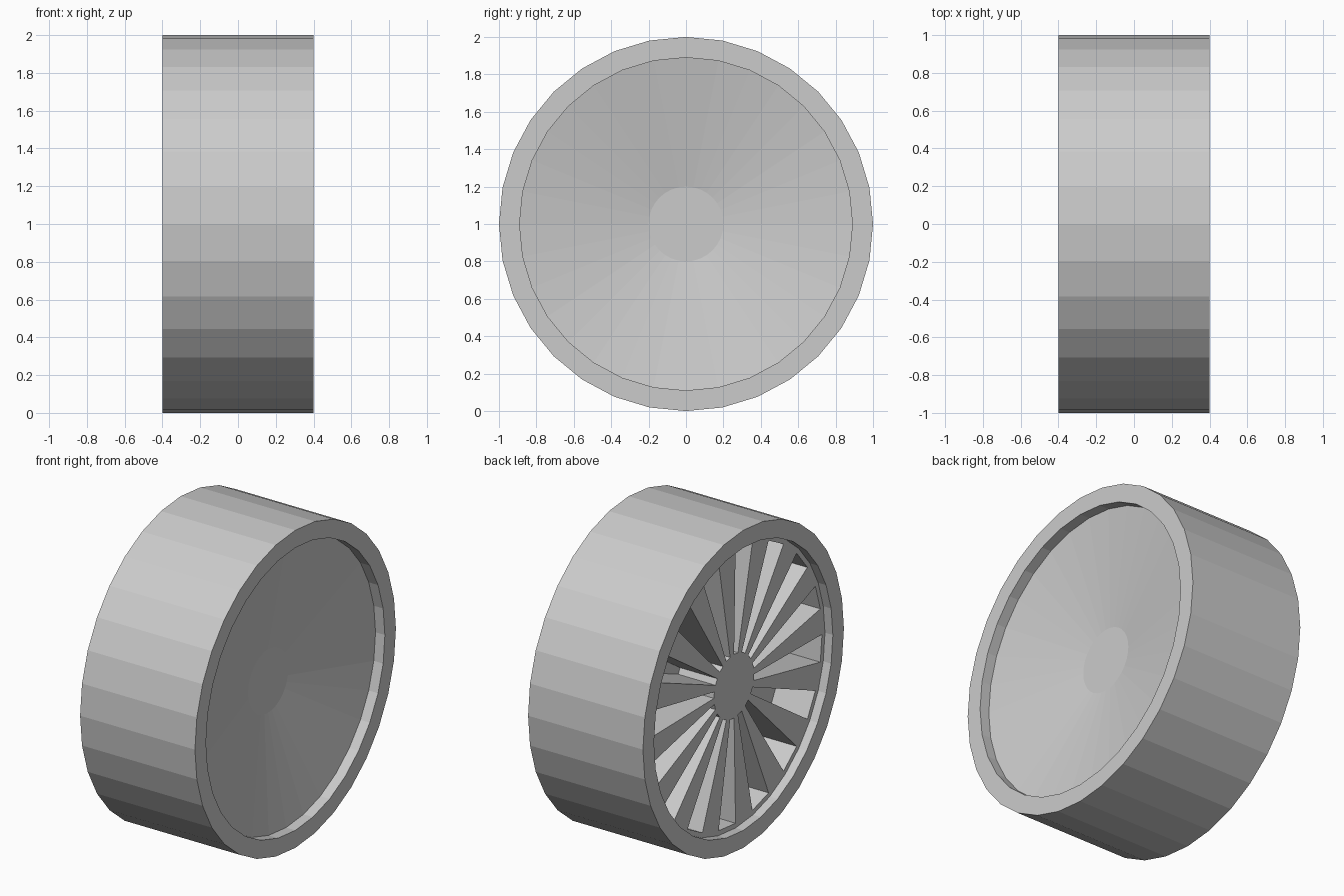
import bpy, bmesh
from math import sin, cos, pi

if "Cube" in bpy.data.objects:
    bpy.data.objects.remove(bpy.data.objects["Cube"])

N = 32            # sides of the wheel
R_OUT, R_RIM, R_HOLE, R_HUB = 1.0, 0.89, 0.86, 0.2

bm = bmesh.new()


def ring(r, x):
    # Loop of vertices around the x axis
    return [bm.verts.new((x, -r * sin(2 * pi * i / N), 1 + r * cos(2 * pi * i / N)))
            for i in range(N)]


def bridge(a, b):
    return [bm.faces.new((a[i], a[(i + 1) % N], b[(i + 1) % N], b[i]))
            for i in range(N)]


# Profile from the left hub, over the tread, to the right hub
profile = [(R_HUB, -0.335), (R_HOLE, -0.345), (R_RIM, -0.345), (R_RIM, -0.4),
           (R_OUT, -0.4), (R_OUT, 0.4), (R_RIM, 0.4), (R_RIM, 0.335), (R_HUB, 0.21)]
loops = [ring(r, x) for r, x in profile]
bands = [bridge(a, b) for a, b in zip(loops, loops[1:])]

# Hub caps
bm.faces.new(loops[0])
bm.faces.new(loops[-1])
bmesh.ops.recalc_face_normals(bm, faces=bm.faces)

# Every second wedge of the left disc sinks in, leaving sixteen spokes
wedges = bands[0][::2]
for face in bmesh.ops.extrude_discrete_faces(bm, faces=wedges)["faces"]:
    rim = list(face.verts)
    # Rejoin each floor to the opening it came from with walls
    top = [v.co.copy() for v in rim]
    for v in rim:
        v.co.x += 0.26
bmesh.ops.remove_doubles(bm, verts=bm.verts, dist=0.0001)
bmesh.ops.recalc_face_normals(bm, faces=bm.faces)

mesh = bpy.data.meshes.new("wheel")
bm.to_mesh(mesh)
bm.free()
wheel = bpy.data.objects.new("wheel", mesh)
bpy.context.collection.objects.link(wheel)
